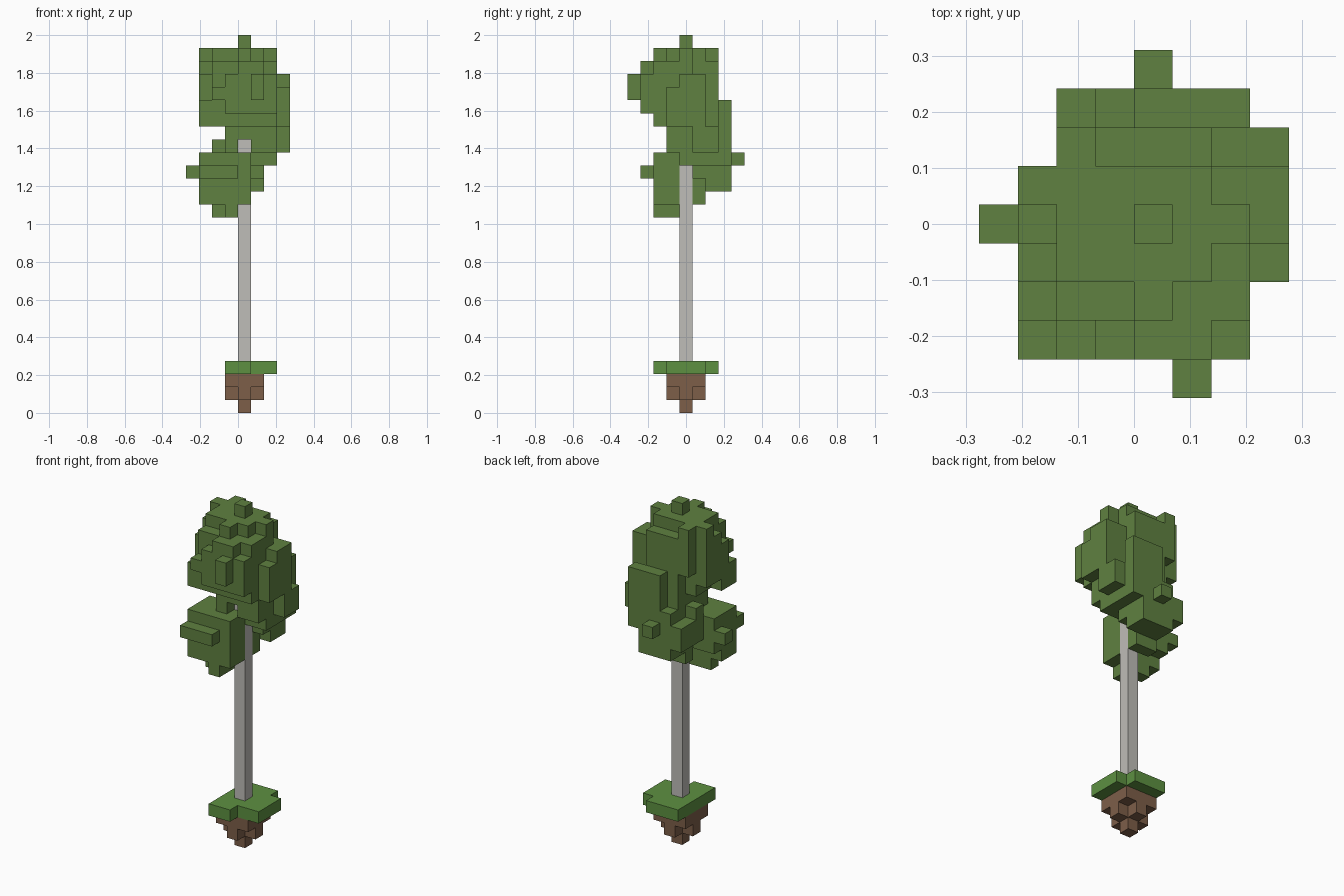
import bpy
import bmesh
from mathutils import Vector

default_cube = bpy.data.objects.get("Cube")
if default_cube:
    bpy.data.objects.remove(default_cube, do_unlink=True)

# The whole tree stands on one block grid
CELL = 2 / 29
DIRECTIONS = [Vector(d) for d in
              ((1, 0, 0), (-1, 0, 0), (0, 1, 0), (0, -1, 0), (0, 0, 1), (0, 0, -1))]


def make_material(name, color):
    material = bpy.data.materials.new(name)
    material.use_nodes = True
    material.diffuse_color = (*color, 1)
    shader = material.node_tree.nodes["Principled BSDF"]
    shader.inputs["Base Color"].default_value = (*color, 1)
    shader.inputs["Roughness"].default_value = 0.9
    return material


def fill_cells(boxes):
    """Collect the grid cells inside inclusive (x, x, y, y, z, z) ranges."""
    cells = set()
    for x_min, x_max, y_min, y_max, z_min, z_max in boxes:
        cells.update((x, y, z)
                     for x in range(x_min, x_max + 1)
                     for y in range(y_min, y_max + 1)
                     for z in range(z_min, z_max + 1))
    return cells


def block_part(name, material, boxes):
    """Build only the outer skin of the filled cells."""
    cells = fill_cells(boxes)
    bm = bmesh.new()
    for cell in cells:
        center = Vector(cell) + Vector((0.5, 0, 0.5))
        for normal in DIRECTIONS:
            neighbour = tuple(int(a + b) for a, b in zip(cell, normal))
            if neighbour in cells:
                continue
            side = Vector((normal.y, normal.z, normal.x))
            up = normal.cross(side)
            corners = (-side - up, side - up, side + up, up - side)
            bm.faces.new([bm.verts.new((center + (normal + c) / 2) * CELL)
                          for c in corners])
    bmesh.ops.remove_doubles(bm, verts=bm.verts[:], dist=CELL / 100)
    # Merge flat neighbouring squares into clean faces
    bmesh.ops.dissolve_limit(bm, angle_limit=0.01, verts=bm.verts[:], edges=bm.edges[:])
    mesh = bpy.data.meshes.new(name)
    bm.to_mesh(mesh)
    bm.free()
    mesh.materials.append(material)
    part = bpy.data.objects.new(name, mesh)
    bpy.context.collection.objects.link(part)
    return part


leaf_green = make_material("leaf green", (0.115, 0.22, 0.052))
grass_green = make_material("grass green", (0.11, 0.28, 0.053))
soil_brown = make_material("soil brown", (0.205, 0.113, 0.066))
bark_grey = make_material("bark grey", (0.52, 0.51, 0.48))

# Stepped clump of soil
block_part("soil_clump", soil_brown, [
    (0, 0, 0, 0, 0, 0),
    (-1, 1, 0, 0, 1, 1),
    (0, 0, -1, 1, 1, 1),
    (-1, 1, -1, 1, 2, 2),
])

# Ragged grass slab
block_part("grass_slab", grass_green, [
    (-1, 2, -1, 1, 3, 3),
    (-1, 0, -2, -2, 3, 3),
    (-1, 1, 2, 2, 3, 3),
])

# Straight trunk
block_part("trunk", bark_grey, [(0, 0, 0, 0, 4, 20)])

# Upper crown
block_part("crown", leaf_green, [
    # core and top
    (-2, 2, -2, 1, 22, 25),
    (-2, 1, -2, 2, 24, 26),
    (2, 2, -2, 0, 26, 26),
    (-2, 1, -1, 1, 27, 27),
    (-2, -2, 2, 2, 27, 27),
    (2, 2, 0, 0, 27, 27),
    (0, 0, -2, -2, 27, 27),
    (0, 0, 0, 0, 28, 28),
    # side towards -x
    (-3, -3, -2, -2, 22, 23),
    (-3, -3, -1, -1, 22, 25),
    (-3, -3, 0, 1, 23, 26),
    (-3, -3, 1, 1, 27, 27),
    # side towards +x
    (3, 3, -1, 1, 22, 24),
    (3, 3, 0, 1, 25, 25),
    (3, 3, 1, 2, 20, 21),
    # front steps
    (-1, 1, -3, -3, 23, 25),
    (0, 1, -3, -3, 26, 26),
    (2, 2, -3, -3, 23, 25),
    (-2, -2, -3, -3, 24, 24),
    (1, 1, -4, -4, 24, 25),
    # underside
    (-1, 2, -1, 2, 21, 21),
    (1, 2, -1, 2, 20, 20),
    (-1, 1, 2, 2, 22, 23),
])

# Lower leaves at the back
block_part("back_leaves", leaf_green, [
    (0, 2, 3, 3, 20, 23),
    (-1, 2, 1, 2, 20, 21),
    (1, 2, 0, 3, 19, 19),
    (0, 1, 1, 3, 18, 19),
    (0, 1, 2, 3, 17, 17),
    (-2, -1, 1, 3, 18, 19),
    (-1, 0, 1, 3, 17, 17),
    (-1, 0, 1, 1, 16, 16),
    (-1, -1, 3, 3, 20, 20),
    (-2, -2, 1, 1, 20, 20),
    (0, 0, 4, 4, 19, 19),
])

# Lower leaves at the front
block_part("front_leaves", leaf_green, [
    (-3, 0, -2, -1, 16, 19),
    (-3, -1, 0, 0, 17, 19),
    (-3, -1, -3, -3, 18, 18),
    (-4, -4, 0, 0, 18, 18),
    (-2, -1, -1, -1, 15, 15),
    (-1, -1, -2, -2, 15, 15),
    (-1, -1, -1, 0, 20, 20),
])
